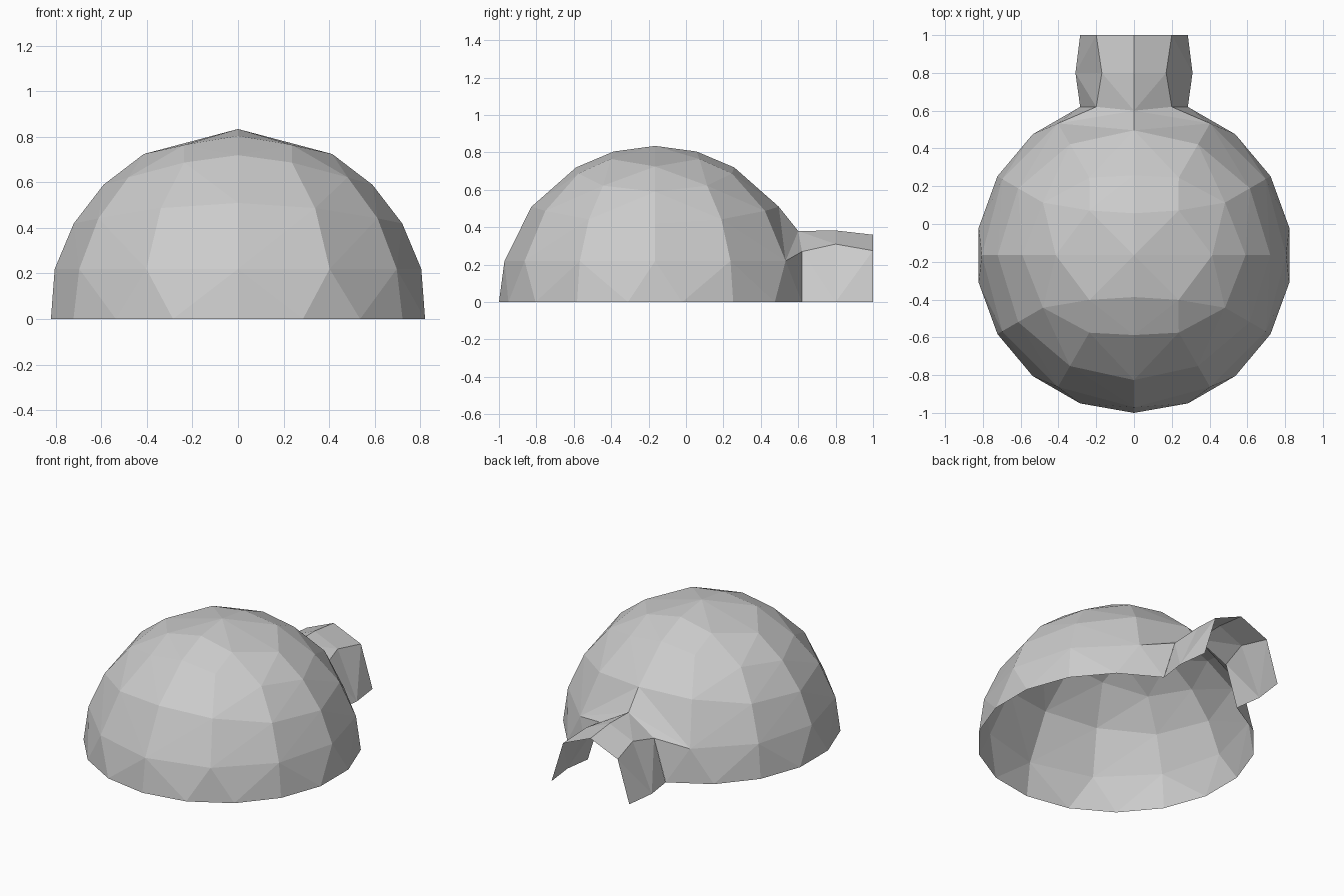
import bpy, bmesh
from math import sin, cos, radians, sqrt
from mathutils import Vector

if "Cube" in bpy.data.objects:
    bpy.data.objects.remove(bpy.data.objects["Cube"])

R, CY = 0.835, -0.165


def make_object(name, bm):
    bmesh.ops.recalc_face_normals(bm, faces=bm.faces)
    me = bpy.data.meshes.new(name)
    bm.to_mesh(me)
    bm.free()
    ob = bpy.data.objects.new(name, me)
    bpy.context.collection.objects.link(ob)
    return ob


def on_sphere(deg, z):
    r = sqrt(R * R - z * z)
    return Vector((r * cos(radians(deg)), CY + r * sin(radians(deg)), z))


# Tunnel cross-sections: half profile from foot to ridge
def arch(y, foot, shoulder, ridge, ridge_y):
    half = [(foot, y, 0), (shoulder[0], y, shoulder[1])]
    return half + [(0, ridge_y, ridge)] + [(-x, b, z) for x, b, z in reversed(half)]


sections = [
    arch(0.62, 0.285, (0.2, 0.27), 0.38, 0.60),
    arch(0.80, 0.31, (0.17, 0.31), 0.383, 0.80),
    arch(1.00, 0.285, (0.2, 0.275), 0.36, 1.00),
]

# Dome: hull of staggered rings (sides, start angle, height, height wobble)
bm = bmesh.new()
rings = [(18, 10, 0, 0), (12, 0, 0.22, 0), (12, 0, 0.465, 0.045),
         (12, 0, 0.655, 0.065), (8, 0, 0.765, 0.04)]
rim = []
for i, (n, start, z, wobble) in enumerate(rings):
    for k in range(n):
        a = start + 360 * k / n
        if i < 2 and abs(a - 90) < 1:
            continue                      # leave room for the doorway
        v = bm.verts.new(on_sphere(a, z - wobble * cos(radians(2 * a))))
        near = (21, 31, 1)[i] if i < 3 else 0
        if abs(a - 90) < near:
            rim.append(v.co.copy())
bm.verts.new((0, CY, R))
bmesh.ops.convex_hull(bm, input=bm.verts)


def in_rim(v):
    return any((v.co - p).length < 1e-4 for p in rim)


# Open the floor and the doorway
cut = [f for f in bm.faces
       if all(v.co.z < 1e-4 for v in f.verts) or all(in_rim(v) for v in f.verts)]
bmesh.ops.delete(bm, geom=cut, context='FACES')

# Collar joining the dome to the tunnel
foot_r, foot_l, side_r, side_l, crown = rim
_, sh_r, ridge, sh_l, _ = [Vector(p) for p in sections[0]]
for foot, side, sh in ((foot_r, side_r, sh_r), (foot_l, side_l, sh_l)):
    for tri in ((foot, side, sh), (side, ridge, sh), (side, crown, ridge)):
        bm.faces.new([bm.verts.new(p) for p in tri])
bmesh.ops.remove_doubles(bm, verts=bm.verts, dist=1e-4)
make_object("dome", bm)

# Entrance tunnel: open arch shell
bm = bmesh.new()
loops = [[bm.verts.new(p) for p in s] for s in sections]
for a, b in zip(loops, loops[1:]):
    for k in range(4):
        bm.faces.new((a[k], a[k + 1], b[k + 1], b[k]))
bmesh.ops.triangulate(bm, faces=bm.faces)
make_object("entrance_tunnel", bm)
